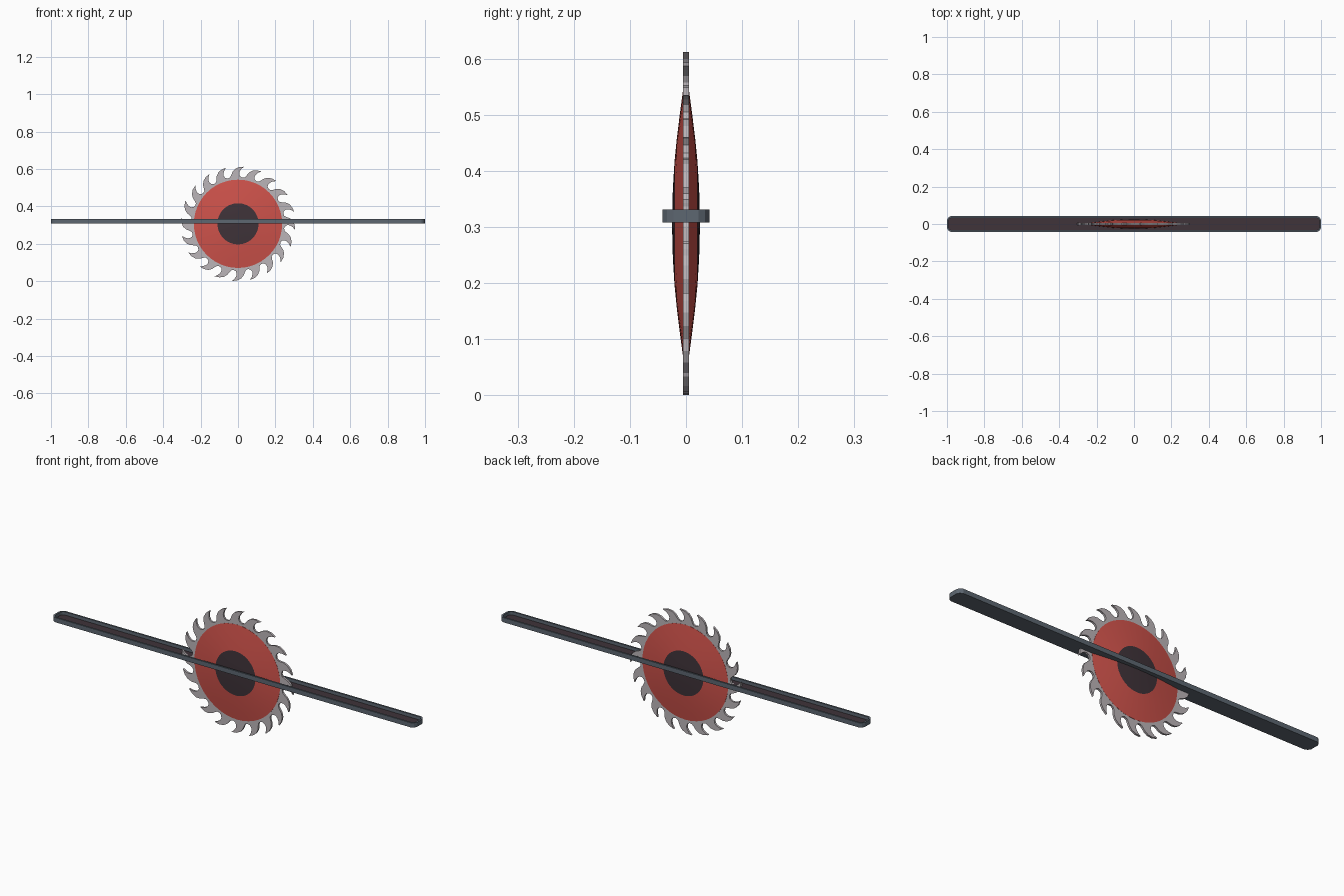
import bpy, bmesh, math
from mathutils import Vector

if "Cube" in bpy.data.objects:
    bpy.data.objects.remove(bpy.data.objects["Cube"])

CZ = 0.3065  # height of the blade axle


def material(name, rgb):
    m = bpy.data.materials.new(name)
    m.diffuse_color = (*rgb, 1)
    m.use_nodes = True
    m.node_tree.nodes["Principled BSDF"].inputs["Base Color"].default_value = m.diffuse_color
    return m


steel = material("pale steel", (0.50, 0.46, 0.48))
red = material("red paint", (0.62, 0.085, 0.07))
dark = material("dark plum", (0.05, 0.033, 0.041))
slate = material("slate metal", (0.11, 0.135, 0.165))


def finish(name, bm, mats, smooth=None):
    bmesh.ops.recalc_face_normals(bm, faces=bm.faces)
    me = bpy.data.meshes.new(name)
    bm.to_mesh(me)
    bm.free()
    ob = bpy.data.objects.new(name, me)
    bpy.context.collection.objects.link(ob)
    for m in mats:
        me.materials.append(m)
    if smooth:
        bpy.ops.object.select_all(action='DESELECT')
        ob.select_set(True)
        bpy.context.view_layer.objects.active = ob
        bpy.ops.object.shade_smooth_by_angle(angle=math.radians(smooth))
    return ob


def prism(points, offset):
    """Closed outline extruded along an offset vector."""
    bm = bmesh.new()
    base = bm.faces.new([bm.verts.new(p) for p in points])
    ext = bmesh.ops.extrude_face_region(bm, geom=[base], use_keep_orig=True)["geom"]
    bmesh.ops.translate(bm, vec=offset,
                        verts=[v for v in ext if isinstance(v, bmesh.types.BMVert)])
    return bm


def lathe(name, profile, mat, segs=48):
    """Spin (radius, y) points about the axle."""
    bm = bmesh.new()
    vs = [bm.verts.new((r, y, CZ)) for r, y in profile]
    es = [bm.edges.new(p) for p in zip(vs, vs[1:])]
    bmesh.ops.spin(bm, geom=vs + es, cent=(0, 0, CZ), axis=(0, 1, 0),
                   angle=math.tau, steps=segs)
    bmesh.ops.remove_doubles(bm, verts=bm.verts, dist=1e-5)
    return finish(name, bm, [mat], 30)


# Toothed blade: hooked tooth profile as (degrees from tip, radius)
TEETH = 20
tooth = [(0, 0.307), (2.4, 0.294), (4.2, 0.279), (4.6, 0.266), (3.4, 0.254),
         (0.5, 0.248), (-2.2, 0.251), (-4, 0.262), (-5.8, 0.278),
         (-8.8, 0.293), (-13, 0.303)]
outline = []
for i in range(TEETH):
    for a, r in tooth:
        t = math.radians(84 - i * 360 / TEETH + a)
        outline.append((r * math.cos(t), -0.005, CZ + r * math.sin(t)))
finish("saw_blade", prism(outline, Vector((0, 0.01, 0))), [steel])

# Domed red discs and dark hubs on both sides
for side, s in (("front", -1), ("back", 1)):
    lathe(side + "_red_disc",
          [(0.236, s * 0.004), (0.236, s * 0.0055), (0.195, s * 0.011),
           (0.15, s * 0.0165), (0.11, s * 0.0205)], red)
    lathe(side + "_hub",
          [(0.11, s * 0.0205), (0.06, s * 0.0235), (0, s * 0.025)], dark)

# Long tray bar with rounded ends and a recessed dark floor
quarter = [(1.0, 0.022), (0.993, 0.034), (0.98, 0.042)]
half = quarter + [(-x, y) for x, y in reversed(quarter)]
ring = half + [(x, -y) for x, y in reversed(half)]
bm = prism([(x, y, 0.308) for x, y in ring], Vector((0, 0, 0.023)))
bm.normal_update()
top = max((f for f in bm.faces if len(f.verts) > 4),
          key=lambda f: f.calc_center_median().z)
bmesh.ops.recalc_face_normals(bm, faces=bm.faces)
bmesh.ops.inset_region(bm, faces=[top], thickness=0.009)
floor = bmesh.ops.extrude_discrete_faces(bm, faces=[top])["faces"][0]
bmesh.ops.translate(bm, vec=(0, 0, -0.016), verts=floor.verts)
floor.material_index = 1
finish("tray_bar", bm, [slate, dark])
